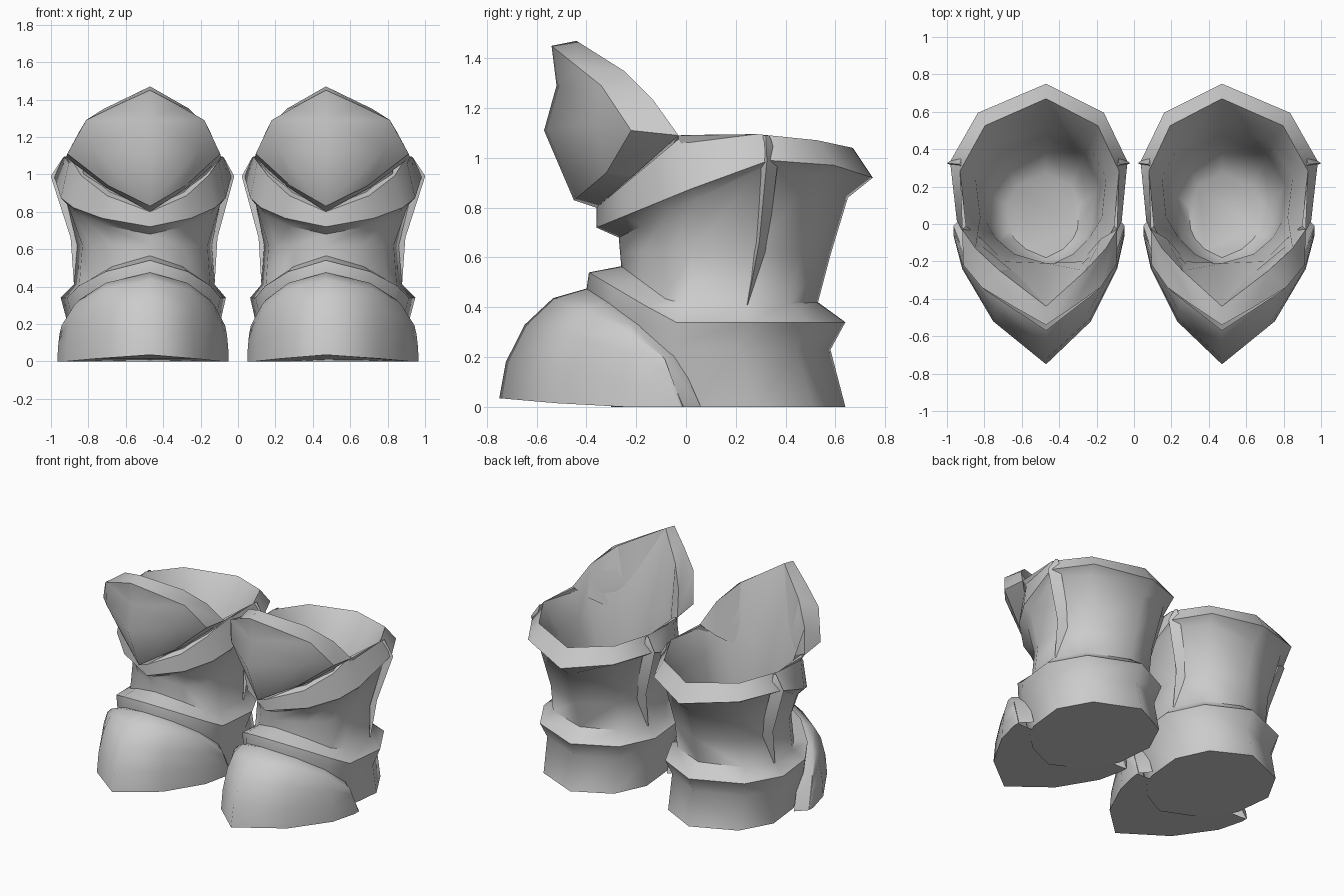
import bpy, bmesh, math

cube = bpy.data.objects.get("Cube")
if cube:
    bpy.data.objects.remove(cube, do_unlink=True)

steel = bpy.data.materials.new("steel grey")
steel.use_nodes = True
GREY = (0.6, 0.6, 0.6, 1)
steel.diffuse_color = GREY
steel.node_tree.nodes["Principled BSDF"].inputs["Base Color"].default_value = GREY

MIDDLE = .47  # distance of each boot's middle line from the centre

# Half of the boot outline, from the front point to the heel point
OUTLINE = [(0, -1), (.5, -.8), (.8, -.55), (.93, -.32), (1, .25), (.71, .72), (0, 1)]


def half_ring(width, front, back, z_front, z_side, z_back, y_side=-.05):
    """Half outline whose height runs from front to side to back."""
    pts = []
    for u, v in OUTLINE:
        y = (front + back) / 2 + v * (back - front) / 2
        if y < y_side:
            z = z_front + (z_side - z_front) * (y - front) / (y_side - front)
        else:
            z = z_side + (z_back - z_side) * ((y - y_side) / (back - y_side)) ** 3
        pts.append((u * width, y, z))
    return pts


def full(half):
    """Closed loop from a half loop."""
    return half + [(-x, y, z) for x, y, z in half[-2:0:-1]]


def strip(half):
    """Open arch from a half arch that starts on the middle line."""
    return [(-x, y, z) for x, y, z in half[:0:-1]] + half


def build(name, side, points, faces, sharp=50):
    """The outer side of each boot is a little wider than the inner side."""
    bm = bmesh.new()
    vs = [bm.verts.new((side * (MIDDLE + x * (1.18 if x > 0 else 1)), y, z)) for x, y, z in points]
    for f in faces:
        bm.faces.new([vs[i] for i in f])
    bmesh.ops.remove_doubles(bm, verts=bm.verts, dist=.0005)
    bmesh.ops.recalc_face_normals(bm, faces=bm.faces)
    for f in bm.faces:
        f.smooth = True
    # Steep edges stay sharp, except along the rounded middle line
    for e in bm.edges:
        on_middle = all(abs(abs(v.co.x) - MIDDLE) < .001 for v in e.verts)
        e.smooth = on_middle or e.calc_face_angle(0) < math.radians(sharp)
    mesh = bpy.data.meshes.new(name)
    bm.to_mesh(mesh)
    bm.free()
    mesh.materials.append(steel)
    bpy.context.collection.objects.link(bpy.data.objects.new(name, mesh))


def loft(name, side, rings, closed=True, extra=()):
    n = len(rings[0])
    faces = []
    for r in range(len(rings) - 1):
        for i in range(n if closed else n - 1):
            j = (i + 1) % n
            faces.append((r * n + i, r * n + j, r * n + n + j, r * n + n + i))
    points = [p for ring in rings for p in ring]
    build(name, side, points, faces + list(extra))


# Knee plate half outlines, top to bottom: rear edge and front edge
KNEE_BACK = [(0, -.44, 1.47), (.21, -.25, 1.35), (.32, -.13, 1.23), (.38, -.03, 1.09),
             (.2, -.21, .93), (0, -.36, .8)]
KNEE_FRONT = [(0, -.54, 1.45), (.15, -.44, 1.37), (.29, -.34, 1.29), (.375, -.22, 1.11),
              (.19, -.32, .94), (0, -.45, .83)]


def boot_body(side):
    # Heel, ankle band, shaft and collar
    rings = [half_ring(.36, -.3, .64, 0, 0, 0),
             half_ring(.38, -.4, .58, .47, .23, .23),
             half_ring(.405, -.39, .64, .54, .34, .34),
             half_ring(.345, -.26, .53, .565, .41, .42),
             half_ring(.33, -.265, .58, .62, .62, .61),
             half_ring(.40, -.27, .65, .68, .96, .84, .3),
             half_ring(.435, -.36, .75, .72, .99, .92, .3)]
    rim = half_ring(.39, -.36, .67, .80, 1.1, 1.04, 0)
    # Ledge under the knee plate, then the opening rim rising behind it
    ledge = [(x * .94, y + .05, z + .02) for x, y, z in rim[:3]]
    rings += [rim, ledge + KNEE_BACK[3:4] + rim[4:], KNEE_BACK[:4] + rim[4:]]
    # Hollow inside, with a step at the front and rounded off at the bottom
    throat = half_ring(.32, -.22, .53, .95, .92, .87)
    rings += [[(0, -.21, .95), (.2, -.2, 1), (.3, -.1, .97)] + throat[3:],
              half_ring(.29, -.23, .47, .64, .64, .64),
              half_ring(.26, -.23, .4, .42, .42, .42),
              half_ring(.18, -.18, .27, .33, .33, .33)]
    n, last = 12, 12 * (len(rings) - 1)
    caps = [tuple(range(n)), tuple(range(last, last + n))]
    loft("boot_body", side, [full(r) for r in rings], True, caps)


def toe_cap(side):
    arch = [(0, -.4, .475), (.2, -.34, .42), (.32, -.22, .33), (.39, -.1, .21), (.42, -.01, 0)]
    ground = [(0, -.75, .035), (.24, -.52, .015), (.38, -.24, 0), (.42, -.06, 0), (.42, -.02, 0)]
    rows = []
    for step in range(5):
        a = step / 4 * math.pi / 2
        rise, run = math.sin(a) ** 1.15, 1 - math.cos(a)
        rows.append(strip([(g[0] + (t[0] - g[0]) * run,
                            g[1] + (t[1] - g[1]) * run,
                            g[2] + (t[2] - g[2]) * rise) for g, t in zip(ground, arch)]))
    # Return lip that tucks behind the edge
    rows.append(strip([(x * .86, y + .07, z * .97) for x, y, z in arch]))
    loft("toe_cap", side, rows, False, [tuple(range(9))])


def knee_plate(side):
    back, front = full(KNEE_BACK), full(KNEE_FRONT)
    # Bent ridge across the middle, a point above it and the rear centre
    ridge = [(0, -.57, 1.11), (.27, -.36, 1.14), (-.27, -.36, 1.14), (0, -.52, 1.29), (0, -.4, 1.1)]
    n = len(back)
    c, e, f, up, rear = range(2 * n, 2 * n + 5)
    faces = []
    for i in range(n):
        j = (i + 1) % n
        faces += [(i, j, n + j, n + i), (i, j, rear)]
    o = list(range(n, 2 * n))
    tip = o[5]
    for (a, b, d, g, h), r in ((o[:5], e), (o[:1] + o[:5:-1], f)):
        faces += [(a, b, up), (b, d, up), (up, d, r), (up, r, c), (d, g, r),
                  (r, g, h), (r, h, tip), (c, r, tip)]
    build("knee_plate", side, back + front + ridge, faces, 32)


def side_fin(side, sign):
    # Tapered ridge: front y, back y, base x, crest x, height
    sections = [(.24, .255, .31, .345, .41), (.27, .33, .3, .36, .66),
                (.295, .37, .39, .45, .99), (.31, .335, .385, .395, 1.09)]
    rings = [[(sign * base, f, z), (sign * crest, f * .6 + b * .4, z), (sign * base, b, z)]
             for f, b, base, crest, z in sections]
    loft("outer_fin" if sign > 0 else "inner_fin", side, rings, True, [(0, 1, 2), (9, 10, 11)])


for side in (-1, 1):
    boot_body(side)
    toe_cap(side)
    knee_plate(side)
    for sign in (-1, 1):
        side_fin(side, sign)
